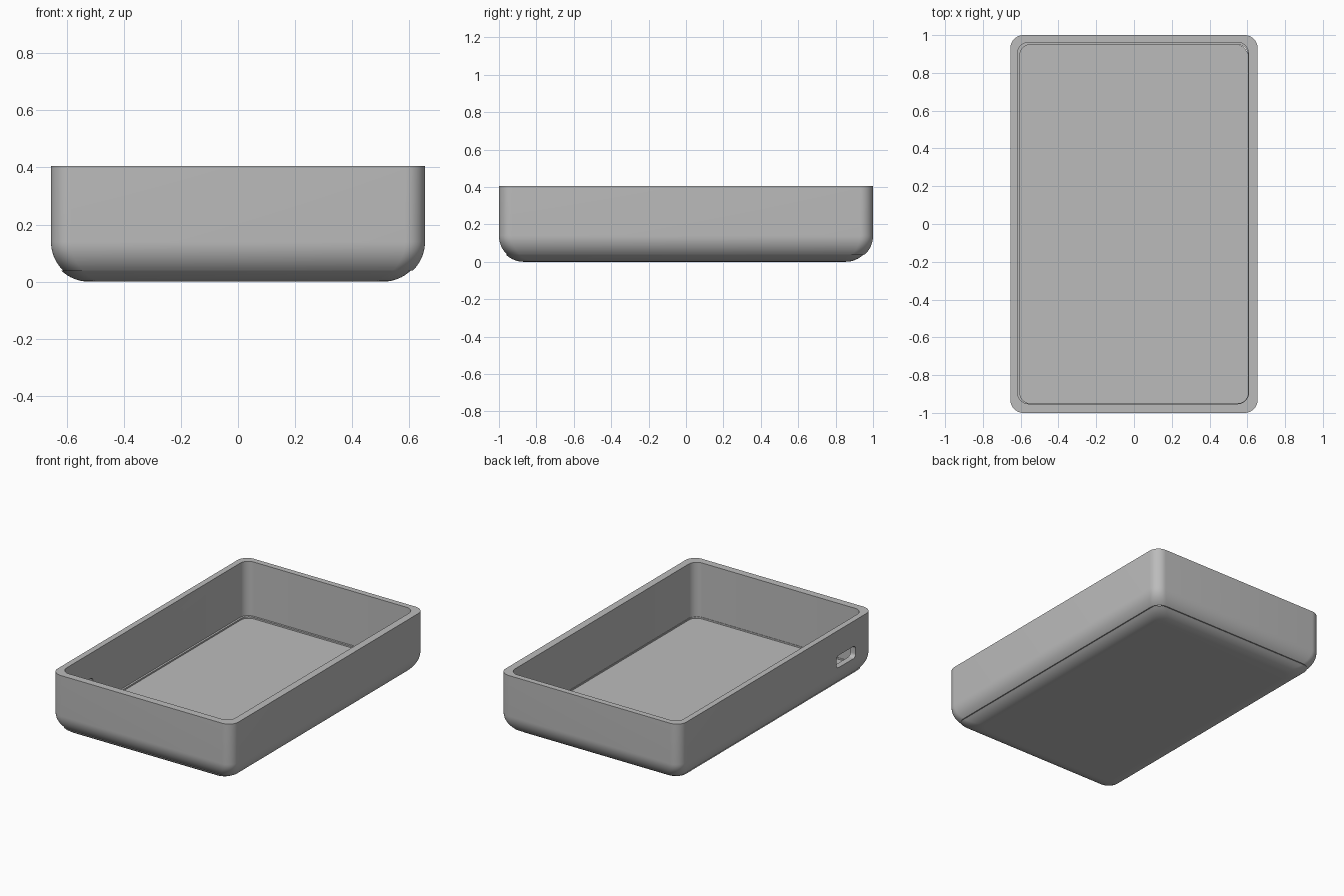
import bpy
import bmesh
import math

HALF_X, HALF_Y, HEIGHT = 0.655, 1.0, 0.405
FILLET, CORNER, SPLIT = 0.14, 0.07, 0.04
STEPS = 10

cube = bpy.data.objects.get("Cube")
if cube:
    bpy.data.objects.remove(cube, do_unlink=True)

grey = bpy.data.materials.new("plain_grey")
grey.use_nodes = True
colour = (0.5, 0.5, 0.5, 1)
grey.diffuse_color = colour
grey.node_tree.nodes["Principled BSDF"].inputs["Base Color"].default_value = colour


def rounded_ring(bm, half_x, half_y, radius, z, shift=(0, 0)):
    """Rounded rectangle of vertices at height z."""
    ring = []
    for corner, (sx, sy) in enumerate([(1, 1), (-1, 1), (-1, -1), (1, -1)]):
        for i in range(STEPS + 1):
            a = (corner + i / STEPS) * math.pi / 2
            x = sx * (half_x - radius) + radius * math.cos(a)
            y = sy * (half_y - radius) + radius * math.sin(a)
            ring.append(bm.verts.new((x + shift[0], y + shift[1], z)))
    return ring


def bridge(bm, low, high):
    n = len(low)
    for i in range(n):
        j = (i + 1) % n
        bm.faces.new((low[i], low[j], high[j], high[i]))


def finish(bm, name):
    bmesh.ops.recalc_face_normals(bm, faces=bm.faces)
    mesh = bpy.data.meshes.new(name)
    bm.to_mesh(mesh)
    bm.free()
    obj = bpy.data.objects.new(name, mesh)
    bpy.context.collection.objects.link(obj)
    mesh.materials.append(grey)
    return obj


def smooth(obj):
    bpy.ops.object.select_all(action="DESELECT")
    obj.select_set(True)
    bpy.context.view_layer.objects.active = obj
    bpy.ops.object.shade_smooth_by_angle(angle=math.radians(30))


def fillet_profile(z_low, z_high, count):
    """Inset and height along the rounded bottom edge."""
    for i in range(count + 1):
        a0 = math.acos(1 - z_low / FILLET)
        a1 = math.acos(1 - z_high / FILLET)
        a = a0 + (a1 - a0) * i / count
        yield FILLET * (1 - math.sin(a)), FILLET * (1 - math.cos(a))


# Wall shell: outer curve, flat rim, cavity and a fine ledge at its foot
bm = bmesh.new()
rings = [rounded_ring(bm, HALF_X - d, HALF_Y - d, CORNER, z)
         for d, z in fillet_profile(SPLIT, FILLET, 10)]
rings.append(rounded_ring(bm, HALF_X, HALF_Y, CORNER, HEIGHT))
cavity_shift = (-0.005, 0.005)
for z in (HEIGHT, 0.05):
    rings.append(rounded_ring(bm, 0.612, 0.957, 0.06, z, cavity_shift))
for z in (0.05, SPLIT):
    rings.append(rounded_ring(bm, 0.604, 0.949, 0.055, z))
for low, high in zip(rings, rings[1:] + rings[:1]):
    bridge(bm, low, high)
shell = finish(bm, "wall_shell")

# Port slot through the right wall
bm = bmesh.new()
slot = [rounded_ring(bm, 0.04, 0.1, 0.025, z) for z in (-0.1, 0.1)]
bridge(bm, slot[0], slot[1])
for ring in slot:
    bm.faces.new(ring)
cutter = finish(bm, "slot_cutter")
cutter.rotation_euler = (0, math.pi / 2, 0)
cutter.location = (-HALF_X, -0.72, 0.2)
cutter.hide_render = True
cutter.hide_set(True)
cut = shell.modifiers.new("port_slot", "BOOLEAN")
cut.operation = "DIFFERENCE"
cut.solver = "EXACT"
cut.object = cutter
bpy.context.view_layer.objects.active = shell
shell.select_set(True)
bpy.ops.object.modifier_apply(modifier=cut.name)
bpy.data.objects.remove(cutter, do_unlink=True)
smooth(shell)

# Base plate, set slightly off the shell so a fine seam shows
bm = bmesh.new()
rings = [rounded_ring(bm, HALF_X - d, HALF_Y - d, CORNER, z, (-0.007, -0.007))
         for d, z in fillet_profile(0, SPLIT, 8)]
for low, high in zip(rings, rings[1:]):
    bridge(bm, low, high)
bm.faces.new(rings[0])
bm.faces.new(rings[-1])
smooth(finish(bm, "base_plate"))
